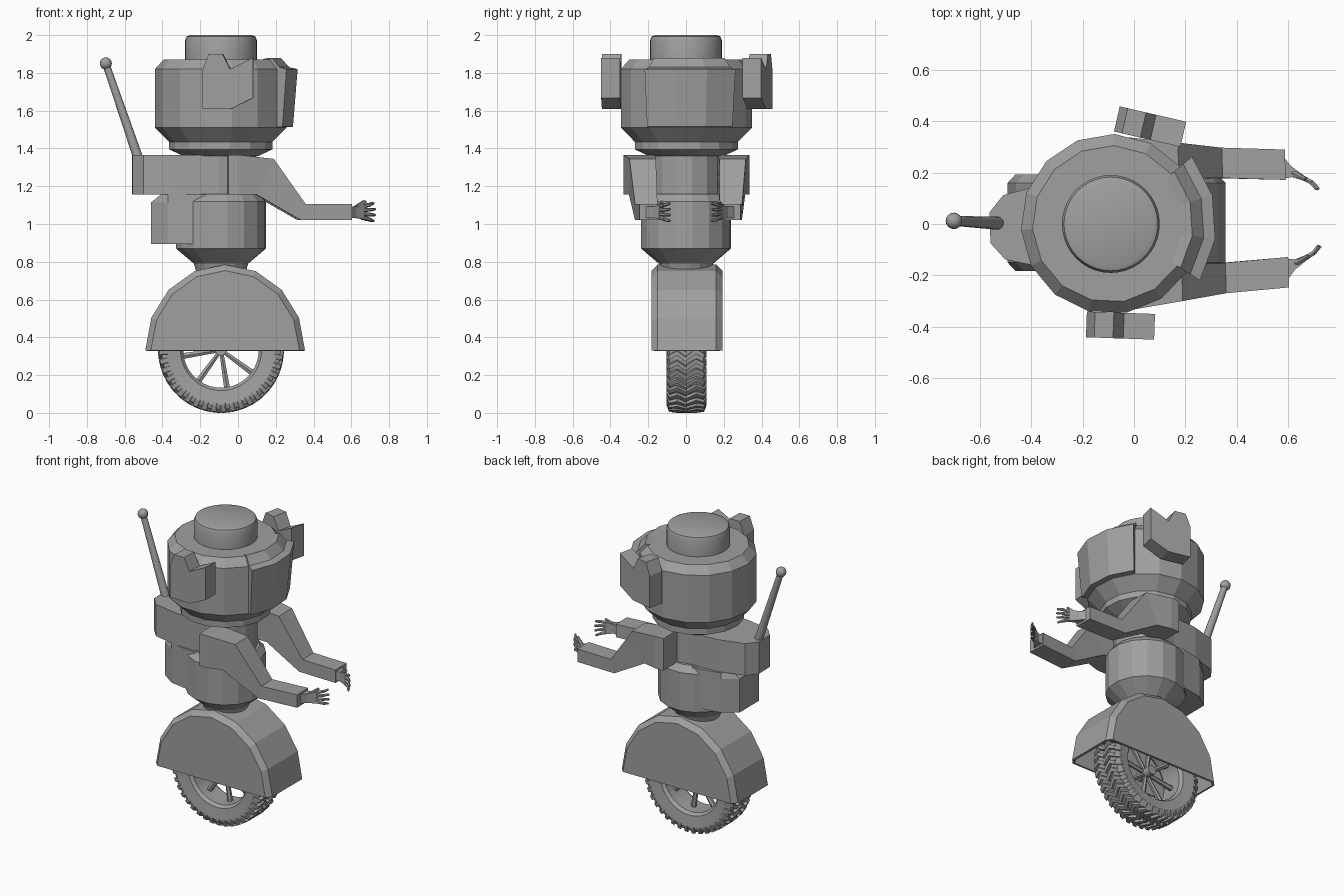
import bpy, bmesh
from math import sin, cos, pi, radians
from mathutils import Vector, Matrix

cube = bpy.data.objects.get("Cube")
if cube:
    bpy.data.objects.remove(cube, do_unlink=True)

grey = bpy.data.materials.new("plain grey")
grey.use_nodes = True
grey.diffuse_color = (0.35, 0.35, 0.35, 1)
grey.node_tree.nodes["Principled BSDF"].inputs["Base Color"].default_value = grey.diffuse_color

CX = -0.09                                   # shared vertical axis
TURN = (Matrix.Translation((CX, 0, 0)) @ Matrix.Rotation(radians(1.8), 4, 'Z')
        @ Matrix.Translation((-CX, 0, 0)))   # slight twist of the upper body


def finish(name, bm, matrix=None, smooth=False):
    """Turn a bmesh into a named, coloured object."""
    bmesh.ops.remove_doubles(bm, verts=bm.verts, dist=1e-5)
    bmesh.ops.recalc_face_normals(bm, faces=bm.faces)
    if matrix:
        bm.transform(matrix)
    mesh = bpy.data.meshes.new(name)
    bm.to_mesh(mesh)
    bm.free()
    mesh.materials.append(grey)
    obj = bpy.data.objects.new(name, mesh)
    bpy.context.collection.objects.link(obj)
    if smooth:
        bpy.ops.object.select_all(action='DESELECT')
        obj.select_set(True)
        bpy.context.view_layer.objects.active = obj
        bpy.ops.object.shade_smooth_by_angle(angle=radians(35))
    return obj


def loft(bm, sections, closed=False, wrap=True):
    """Skin a row of equal sections; cap the ends unless closed."""
    rows = [[bm.verts.new(p) for p in s] for s in sections]
    n = len(rows[0])
    pairs = list(zip(rows, rows[1:]))
    if closed:
        pairs.append((rows[-1], rows[0]))
    for a, b in pairs:
        for i in range(n if wrap else n - 1):
            j = (i + 1) % n
            bm.faces.new((a[i], a[j], b[j], b[i]))
    if not closed:
        bm.faces.new(rows[0])
        bm.faces.new(rows[-1])


def arc(profile, angles, cx=CX):
    return [[(cx + r * cos(radians(a)), r * sin(radians(a)), z) for r, z in profile]
            for a in angles]


def lathe(name, profile, sides, start=0, wrap=False, matrix=None, smooth=False, cx=CX):
    bm = bmesh.new()
    loft(bm, arc(profile, [start + 360 * i / sides for i in range(sides)], cx), True, wrap)
    return finish(name, bm, matrix, smooth)


def rod(bm, p, q, r1, r2, sides=6):
    p, q = Vector(p), Vector(q)
    turn = (q - p).to_track_quat('Z', 'Y').to_matrix().to_4x4()
    bmesh.ops.create_cone(bm, cap_ends=True, segments=sides, radius1=r1, radius2=r2,
                          depth=(q - p).length,
                          matrix=Matrix.Translation((p + q) / 2) @ turn)


# Head, cap and visor
lathe("head", [(0, 1.87), (.305, 1.87), (.35, 1.82), (.35, 1.51), (.275, 1.435),
               (.275, 1.395), (.2, 1.36), (0, 1.36)], 15, 15.7)
lathe("cap", [(0, 2), (.165, 2), (.182, 1.993), (.19, 1.972), (.19, 1.86), (0, 1.86)],
      40, smooth=True)
bm = bmesh.new()
loft(bm, arc([(.32, 1.51), (.385, 1.515), (.41, 1.82), (.365, 1.83), (.32, 1.88), (.28, 1.87)],
             [-32.3, -8.3, 15.7, 39.7]))
finish("visor", bm)

# Ears: one outline, placed on both sides of the head
EAR = [(-.135, 1.82), (-.103, 1.9), (-.03, 1.9), (.01, 1.82), (.13, 1.88), (.13, 1.667),
       (.013, 1.61), (-.135, 1.61)]
for name, x, y, angle in (("right_ear", -.05, -.395, -2), ("left_ear", .065, .378, -13)):
    bm = bmesh.new()
    loft(bm, [[(u, v, z) for u, z in EAR] for v in (-.05, .05)])
    finish(name, bm, Matrix.Translation((x, y, 0)) @ Matrix.Rotation(radians(angle), 4, 'Z'))

# Torso and lower drum
lathe("torso", [(0, 1.4), (.19, 1.4), (.19, 1.1), (0, 1.1)], 14, 10)
lathe("drum", [(0, 1.16), (.205, 1.16), (.24, 1.12), (.24, .87), (.145, .79), (.13, .74),
               (0, .74)], 16, 8)


def pack(name, half, levels, matrix=None):
    """Mirrored plan outline stacked at (height, back offset) levels."""
    bm = bmesh.new()
    plan = half + [(x, -y) for x, y in reversed(half)]
    loft(bm, [[(max(x, back), y, z) for x, y in plan] for z, back in levels])
    finish(name, bm, matrix)


pack("upper_pack", [(-.56, .06), (-.505, .125), (-.34, .165), (-.05, .18)],
     [(1.155, -1), (1.365, -1)], TURN)
pack("lower_pack", [(-.46, .1), (-.37, .165), (-.23, .19), (-.1, .19)],
     [(.895, -1), (1.115, -1), (1.155, -.41)])

# Antenna
bm = bmesh.new()
rod(bm, (-.525, .003, 1.34), (-.7, .012, 1.85), .026, .019, 12)
bmesh.ops.create_uvsphere(bm, u_segments=16, v_segments=10, radius=.032,
                          matrix=Matrix.Translation((-.7, .012, 1.85)))
finish("antenna", bm, smooth=True)

# Arms: top x, bottom x, top z, bottom z, inner y, outer y
ARM = [(-.06, -.06, 1.365, 1.155, .165, .333), (0, 0, 1.365, 1.155, .165, .333),
       (.18, .09, 1.345, 1.155, .168, .308), (.35, .325, 1.105, 1.02, .165, .283),
       (.595, .595, 1.105, 1.02, .15, .268)]
for side, label in ((1, "left"), (-1, "right")):
    bm = bmesh.new()
    loft(bm, [[(xt, side * yi, zt), (xt, side * yo, zt), (xb, side * yo, zb),
               (xb, side * yi, zb)] for xt, xb, zt, zb, yi, yo in ARM])
    finish(label + "_arm", bm, TURN)
    # Hand: tapering palm, four fingers and a thumb bending inwards
    bm = bmesh.new()
    loft(bm, [[(x, side * (y - t), 1.063 - h), (x, side * (y + t), 1.063 - h),
               (x, side * (y + t), 1.063 + h), (x, side * (y - t), 1.063 + h)]
              for x, y, t, h in ((.585, .2, .045, .03), (.62, .18, .02, .03),
                                 (.665, .155, .011, .038))])
    for i in range(4):
        s = i - 1.5
        knuckle = (.66, side * .157, 1.063 + s * .02)
        mid = (.695, side * .137, 1.063 + s * .026)
        tip = (.726 - abs(s) * .008, side * .11, 1.063 + s * .031)
        rod(bm, knuckle, mid, .011, .01)
        rod(bm, mid, tip, .01, .007)
    rod(bm, (.625, side * .175, 1.085), (.672, side * .15, 1.12), .012, .008)
    finish(label + "_hand", bm, TURN)

# Fender: open half-round shell with chamfered sides
bm = bmesh.new()
loft(bm, [[(-.068 - .423 * k * cos(pi * i / 8), y, .33 + .455 * k * sin(pi * i / 8))
           for i in range(9)]
          for y, k in ((-.182, .93), (-.15, 1), (.16, 1), (.192, .93))], wrap=False)
fender = finish("fender", bm)
shell = fender.modifiers.new("thickness", 'SOLIDIFY')
shell.thickness = .015
shell.offset = -1

# Wheel: tyre, chevron tread, hub and spokes, turned to roll along x
WHEEL = Matrix.Translation((CX, .003, .333)) @ Matrix.Rotation(pi / 2, 4, 'X')
side_profile = [(.2, .07), (.215, .09), (.29, .1), (.315, .09)]
lathe("tyre", side_profile + [(r, -y) for r, y in reversed(side_profile)], 40, wrap=True,
      matrix=WHEEL, cx=0)

bm = bmesh.new()
COUNT = 40
for i in range(COUNT):
    for side in (1, -1):
        rows = []
        for y, lag, low, high in ((0, 0, .305, .333), (.05, 6, .305, .333),
                                  (.093, 2, .3, .328), (.105, 2, .28, .295)):
            a = 360 * i / COUNT + lag + (0 if side > 0 else 1.5)
            rows.append([(r * cos(radians(a + w)), r * sin(radians(a + w)), side * y)
                         for r, w in ((low, -2.6), (high, -2.2), (high, 2.2), (low, 2.6))])
        loft(bm, rows)
finish("tyre_tread", bm, WHEEL)

bm = bmesh.new()
rod(bm, (0, 0, -.06), (0, 0, .06), .03, .03, 16)
for i in range(8):
    a = radians(9 + 45 * i)
    rod(bm, (.015 * cos(a), .015 * sin(a), 0), (.21 * cos(a), .21 * sin(a), 0), .012, .018)
finish("hub_and_spokes", bm, WHEEL)
